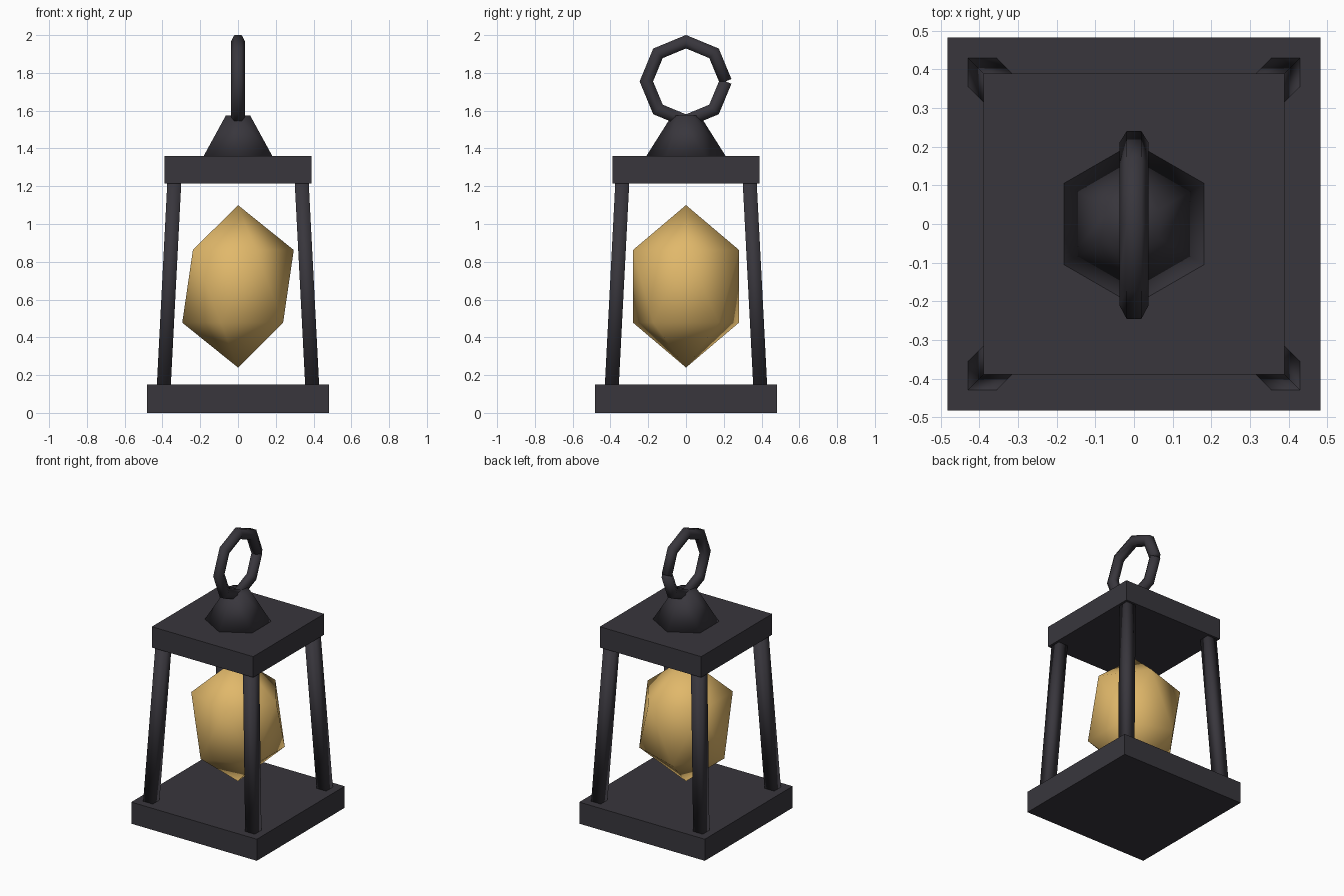
import bpy, bmesh
from math import cos, sin, pi
from mathutils import Vector

default = bpy.data.objects.get("Cube")
if default:
    bpy.data.objects.remove(default, do_unlink=True)


def material(name, rgb):
    m = bpy.data.materials.new(name)
    m.use_nodes = True
    m.diffuse_color = (*rgb, 1)
    m.node_tree.nodes["Principled BSDF"].inputs["Base Color"].default_value = (*rgb, 1)
    return m


iron = material("dark_iron", (0.04, 0.037, 0.046))
amber = material("amber_glow", (0.75, 0.48, 0.145))


def finish(name, bm, mat, smooth=False):
    bmesh.ops.recalc_face_normals(bm, faces=bm.faces)
    mesh = bpy.data.meshes.new(name)
    bm.to_mesh(mesh)
    bm.free()
    mesh.materials.append(mat)
    mesh.polygons.foreach_set("use_smooth", [smooth] * len(mesh.polygons))
    obj = bpy.data.objects.new(name, mesh)
    bpy.context.collection.objects.link(obj)
    return obj


def loft(name, sections, mat, smooth):
    """Skin a list of equal-length point rings and cap both ends."""
    bm = bmesh.new()
    rings = [[bm.verts.new(p) for p in s] for s in sections]
    n = len(rings[0])
    for a, b in zip(rings, rings[1:]):
        for i in range(n):
            j = (i + 1) % n
            bm.faces.new((a[i], a[j], b[j], b[i]))
    bm.faces.new(rings[0])
    bm.faces.new(rings[-1])
    return finish(name, bm, mat, smooth)


def square(x, y, z, half):
    return [(x + sx * half, y + sy * half, z)
            for sx, sy in ((-1, -1), (1, -1), (1, 1), (-1, 1))]


def hexagon(r, z):
    return [(r * sin(k * pi / 3), r * cos(k * pi / 3), z) for k in range(6)]


# Base and roof slabs
for name, half, low, high in (("base_plate", 0.483, 0, 0.15),
                              ("roof_plate", 0.39, 1.215, 1.36)):
    loft(name, [square(0, 0, low, half), square(0, 0, high, half)], iron, False)

# Four square posts leaning inwards
for sx, side in ((-1, "right"), (1, "left")):
    for sy, end in ((-1, "front"), (1, "back")):
        loft(f"{end}_{side}_post",
             [square(sx * 0.393, sy * 0.393, 0.14, 0.037),
              square(sx * 0.337, sy * 0.337, 1.225, 0.037)], iron, True)

# Six-sided cap on the roof
loft("roof_cap", [hexagon(0.213, 1.355), hexagon(0.074, 1.575)], iron, True)

# Carrying ring: eight mitred segments with a notch where the ends meet
RING_Z, RING_R, TUBE = 1.755, 0.21, 0.038
sections = []
for k in range(9):
    a = k * pi / 4
    tilt = {0: pi / 8, 8: -pi / 8}.get(k, 0)       # ends are cut square
    mitre = 1 if tilt else 1 / cos(pi / 8)
    center = Vector((0, RING_R * cos(a), RING_Z + RING_R * sin(a)))
    out = Vector((0, cos(a + tilt), sin(a + tilt)))
    sections.append([center + out * (TUBE * mitre * sin(t)) + Vector((TUBE * cos(t), 0, 0))
                     for t in (i * pi / 3 for i in range(6))])
loft("carrying_ring", sections, iron, True)

# Faceted light crystal
bm = bmesh.new()
bmesh.ops.create_icosphere(bm, subdivisions=1, radius=1)
bmesh.ops.scale(bm, vec=(0.33, 0.33, 0.43), verts=bm.verts)
bmesh.ops.translate(bm, vec=(0, 0, 0.67), verts=bm.verts)
finish("light_crystal", bm, amber, True)
